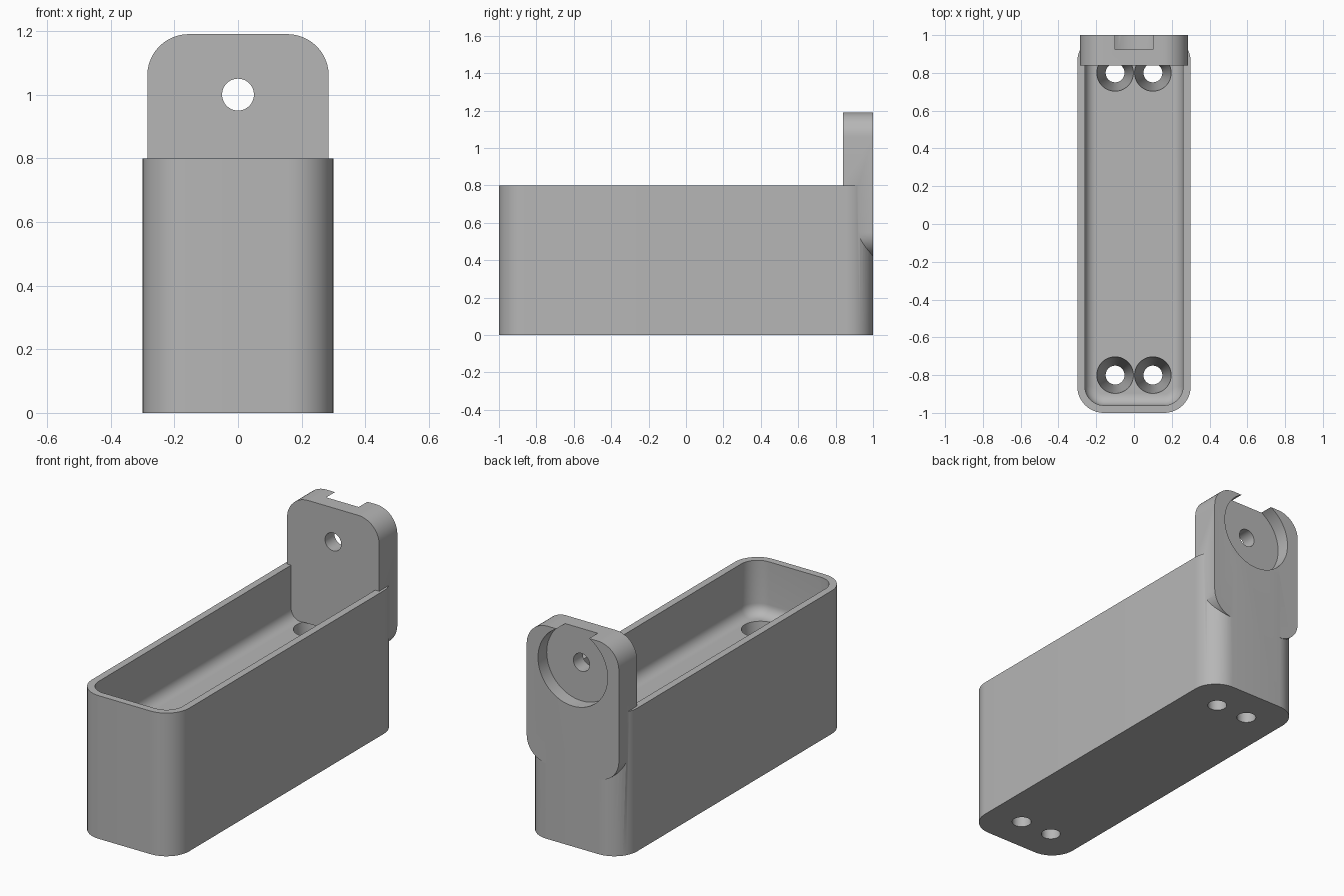
import bpy, bmesh
from math import sin, cos, pi, radians
from mathutils import Matrix, Vector

cube = bpy.data.objects.get("Cube")
if cube:
    bpy.data.objects.remove(cube, do_unlink=True)

grey = bpy.data.materials.new("plain_grey")
grey.use_nodes = True
colour = (0.47, 0.47, 0.47, 1)
grey.diffuse_color = colour
grey.node_tree.nodes["Principled BSDF"].inputs["Base Color"].default_value = colour


def rounded_rect(hw, hh, r, steps=12):
    """Outline of a rounded rectangle, counter-clockwise."""
    points = []
    for i, (sx, sy) in enumerate([(1, 1), (-1, 1), (-1, -1), (1, -1)]):
        for k in range(steps + 1):
            a = pi / 2 * (i + k / steps)
            points.append((sx * (hw - r) + r * cos(a), sy * (hh - r) + r * sin(a)))
    return points


def circle(r, steps=64):
    return [(r * cos(2 * pi * k / steps), r * sin(2 * pi * k / steps)) for k in range(steps)]


def loft(name, layers, matrix=Matrix()):
    """Closed solid through a stack of (outline, height) layers."""
    bm = bmesh.new()
    rings = [[bm.verts.new((x, y, z)) for x, y in outline] for outline, z in layers]
    for low, high in zip(rings, rings[1:]):
        for i in range(len(low)):
            j = (i + 1) % len(low)
            bm.faces.new((low[i], low[j], high[j], high[i]))
    bm.faces.new(rings[0][::-1])
    bm.faces.new(rings[-1])
    bm.transform(matrix)
    bmesh.ops.recalc_face_normals(bm, faces=bm.faces)
    mesh = bpy.data.meshes.new(name)
    bm.to_mesh(mesh)
    bm.free()
    mesh.materials.append(grey)
    obj = bpy.data.objects.new(name, mesh)
    bpy.context.collection.objects.link(obj)
    return obj


def combine(target, tool, operation):
    """Apply a boolean and remove the tool object."""
    tool.hide_render = True
    mod = target.modifiers.new(operation.lower(), "BOOLEAN")
    mod.operation, mod.solver, mod.object = operation, "EXACT", tool
    bpy.context.view_layer.objects.active = target
    bpy.ops.object.modifier_apply(modifier=mod.name)
    bpy.data.objects.remove(tool, do_unlink=True)


def facing_back(y, z):
    """Places a shape drawn in x and z, with its height running towards +y."""
    return Matrix.Translation(Vector((0, y, z))) @ Matrix.Rotation(-pi / 2, 4, "X")


# Tray body
height, floor, fillet = 0.8, 0.5, 0.06
body = rounded_rect(0.3, 1, 0.14)
tray = loft("tray_with_mounting_tab", [(body, 0), (body, height)])

# Cavity with a rounded floor edge
layers = []
for k in range(9):
    t = pi / 2 * (1 - k / 8)
    inset = fillet * (1 - cos(t))
    layers.append((rounded_rect(0.26 - inset, 0.96 - inset, 0.1 - inset),
                   floor + fillet * (1 - sin(t))))
layers.append((rounded_rect(0.26, 0.96, 0.1), 1))
combine(tray, loft("cavity", layers), "DIFFERENCE")

# Upright mounting tab at the back
tab = rounded_rect(0.285, 0.385, 0.13)
combine(tray, loft("tab", [(tab, 0), (tab, 0.16)], facing_back(0.84, 0.805)), "UNION")

# Round recess in the back of the tab, and the hole through it
for name, r, start in [("recess", 0.215, 0.923), ("tab_hole", 0.05, 0.7)]:
    cutter = loft(name, [(circle(r), 0), (circle(r), 0.5)], facing_back(start, 1))
    combine(tray, cutter, "DIFFERENCE")

# Tapered screw holes through the floor
for x in (-0.1, 0.1):
    for y in (-0.8, 0.8):
        cutter = loft("screw_hole", [(circle(0.05), -0.1), (circle(0.05), 0.03),
                                     (circle(0.097), floor + 0.002)],
                      Matrix.Translation(Vector((x, y, 0))))
        combine(tray, cutter, "DIFFERENCE")

# Smooth curves, sharp edges
bpy.ops.object.select_all(action="DESELECT")
tray.select_set(True)
bpy.context.view_layer.objects.active = tray
bpy.ops.object.shade_smooth_by_angle(angle=radians(30))
